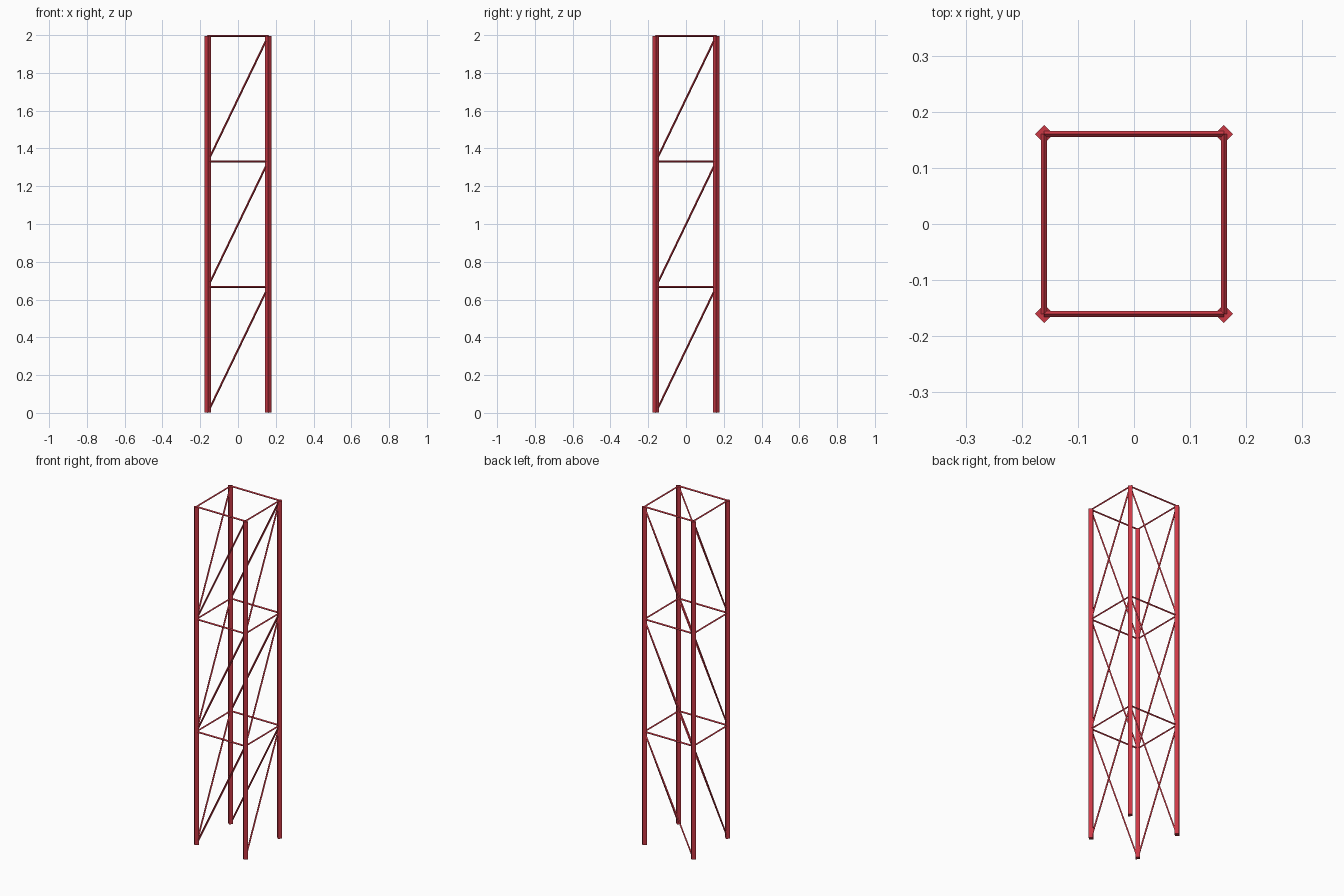
import bpy
import bmesh
from mathutils import Vector, Matrix

cube = bpy.data.objects.get("Cube")
if cube:
    bpy.data.objects.remove(cube, do_unlink=True)

HALF = 0.16        # leg centre distance from the axis
BASE = 0.0023
TOP = 1.9947
BAYS = 3
LEG_R = 0.0166
BRACE_R = 0.0053

red = bpy.data.materials.new("red paint")
red.use_nodes = True
colour = (0.6, 0.04, 0.06, 1)
red.diffuse_color = colour
red.node_tree.nodes["Principled BSDF"].inputs["Base Color"].default_value = colour


def bar(name, start, end, radius, side):
    """Four-sided bar with its corners along the side vector and across it."""
    start, end = Vector(start), Vector(end)
    axis = (end - start).normalized()
    side = Vector(side)
    frame = Matrix((side, axis.cross(side), axis)).transposed().to_4x4()
    frame.translation = (start + end) / 2
    bm = bmesh.new()
    bmesh.ops.create_cone(bm, cap_ends=True, segments=4, radius1=radius,
                          radius2=radius, depth=(end - start).length, matrix=frame)
    mesh = bpy.data.meshes.new(name)
    bm.to_mesh(mesh)
    bm.free()
    mesh.materials.append(red)
    bpy.context.collection.objects.link(bpy.data.objects.new(name, mesh))


# Corner legs
for depth, y in (("front", -HALF), ("back", HALF)):
    for hand, x in (("right", -HALF), ("left", HALF)):
        bar(f"{depth}_{hand}_leg", (x, y, BASE), (x, y, TOP), LEG_R, (1, 0, 0))

# Faces: name, lower corner, upper corner, horizontal normal
faces = (
    ("front", (-HALF, -HALF), (HALF, -HALF), (0, 1, 0)),
    ("back", (-HALF, HALF), (HALF, HALF), (0, 1, 0)),
    ("right", (-HALF, -HALF), (-HALF, HALF), (1, 0, 0)),
    ("left", (HALF, -HALF), (HALF, HALF), (1, 0, 0)),
)

# Diagonal brace and top rung of every bay
step = (TOP - BASE) / BAYS
for name, a, b, normal in faces:
    for bay in range(BAYS):
        low = BASE + bay * step
        high = low + step
        bar(f"{name}_rung_{bay + 1}", (*a, high), (*b, high), BRACE_R, normal)
        bar(f"{name}_diagonal_{bay + 1}", (*a, low), (*b, high), BRACE_R, normal)
